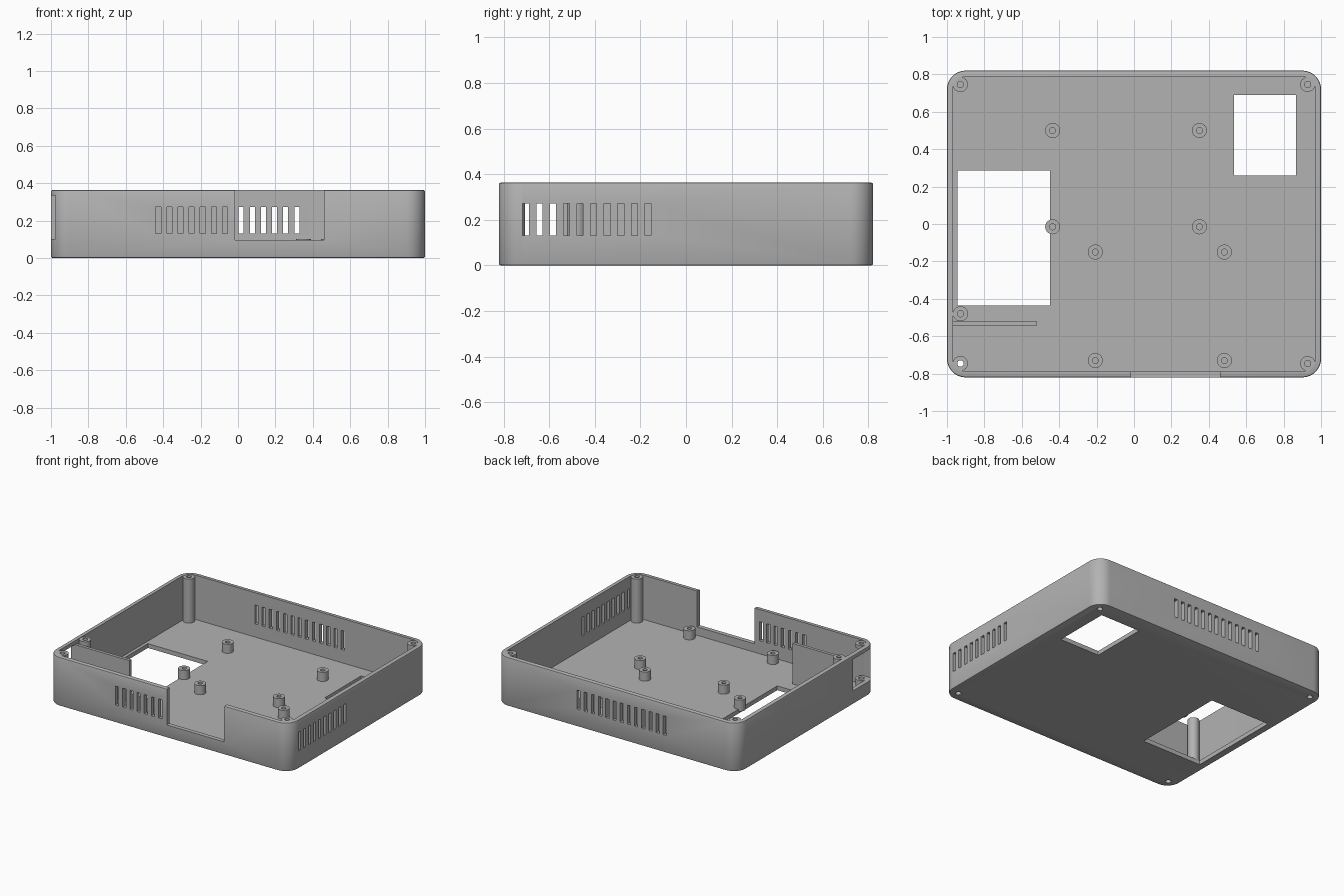
import bpy
import bmesh
import math
from mathutils import Matrix, Vector

cube = bpy.data.objects.get("Cube")
if cube:
    bpy.data.objects.remove(cube, do_unlink=True)

HX, HY, TOP = 1.0, 0.82, 0.363   # outer half sizes and height
WALL, FLOOR = 0.032, 0.032
CORNER = 0.1

grey = bpy.data.materials.new("plain grey")
grey.use_nodes = True
grey.diffuse_color = (0.45, 0.45, 0.45, 1)
grey.node_tree.nodes["Principled BSDF"].inputs["Base Color"].default_value = (0.45, 0.45, 0.45, 1)


def add_box(bm, x0, x1, y0, y1, z0, z1):
    size = Matrix.Diagonal((x1 - x0, y1 - y0, z1 - z0, 1))
    centre = Vector((x0 + x1, y0 + y1, z0 + z1)) / 2
    bmesh.ops.create_cube(bm, size=1, matrix=Matrix.Translation(centre) @ size)


def add_cylinder(bm, x, y, z0, z1, radius):
    bmesh.ops.create_cone(bm, cap_ends=True, segments=32, radius1=radius, radius2=radius,
                          depth=z1 - z0, matrix=Matrix.Translation((x, y, (z0 + z1) / 2)))


def round_corners(bm, radius):
    upright = [e for e in bm.edges if abs(e.verts[0].co.z - e.verts[1].co.z) > 0.1]
    bmesh.ops.bevel(bm, geom=upright, offset=radius, segments=10, profile=0.5, affect='EDGES')


def make(name, bm):
    mesh = bpy.data.meshes.new(name)
    bm.to_mesh(mesh)
    bm.free()
    mesh.materials.append(grey)
    obj = bpy.data.objects.new(name, mesh)
    bpy.context.collection.objects.link(obj)
    return obj


def combine(target, bm, operation):
    """Join or cut with a temporary solid, then remove it."""
    tool = make("helper", bm)
    tool.hide_render = True
    mod = target.modifiers.new(operation.lower(), 'BOOLEAN')
    mod.operation = operation
    mod.solver = 'EXACT'
    mod.object = tool
    bpy.ops.object.select_all(action='DESELECT')
    bpy.context.view_layer.objects.active = target
    target.select_set(True)
    bpy.ops.object.modifier_apply(modifier=mod.name)
    bpy.data.objects.remove(tool, do_unlink=True)


# Outer body with rounded corners and softened rim and base
bm = bmesh.new()
add_box(bm, -HX, HX, -HY, HY, 0, TOP)
round_corners(bm, CORNER)
flat = [e for e in bm.edges if abs(e.verts[0].co.z - e.verts[1].co.z) < 1e-5]
bmesh.ops.bevel(bm, geom=flat, offset=0.008, segments=2, profile=0.5, affect='EDGES')
case = make("case_shell", bm)

# Hollow inside
bm = bmesh.new()
add_box(bm, WALL - HX, HX - WALL, WALL - HY, HY - WALL, FLOOR, TOP + 0.2)
round_corners(bm, CORNER - WALL)
combine(case, bm, 'DIFFERENCE')

# Floor windows, front notch and vent slots
bm = bmesh.new()
add_box(bm, -0.945, -0.45, -0.435, 0.285, -0.1, 0.1)
add_box(bm, 0.535, 0.865, 0.26, 0.69, -0.1, 0.1)
add_box(bm, -0.015, 0.46, -0.9, -0.77, 0.095, 0.5)
SLOT, PITCH, LOW, HIGH = 0.027, 0.0595, 0.13, 0.272
for i in range(7):
    x = -0.44 + i * PITCH
    add_box(bm, x, x + SLOT, -0.9, -0.75, LOW, HIGH)
for i in range(13):
    x = -0.413 + i * PITCH
    add_box(bm, x, x + SLOT, 0.75, 0.9, LOW, HIGH)
for i in range(10):
    y = -0.716 + i * PITCH
    add_box(bm, 0.93, 1.1, y, y + SLOT, LOW, HIGH)
combine(case, bm, 'DIFFERENCE')

# Tall screw pillars and short board standoffs
corners = [(sx * 0.928, sy * 0.746) for sx in (-1, 1) for sy in (-1, 1)]
pillars = corners + [(-0.928, -0.48)]
standoffs = [(x, y) for x in (-0.435, 0.35) for y in (-0.015, 0.5)]
standoffs += [(x, y) for x in (-0.207, 0.483) for y in (-0.73, -0.15)]
bm = bmesh.new()
for x, y in pillars:
    add_cylinder(bm, x, y, 0.015, TOP - 0.002, 0.04)
for x, y in standoffs:
    add_cylinder(bm, x, y, 0.015, 0.1, 0.04)
combine(case, bm, 'UNION')

# Divider beside the side port
bm = bmesh.new()
add_box(bm, -0.98, -0.518, -0.543, -0.52, 0.02, 0.335)
combine(case, bm, 'UNION')

# Screw holes from above and below
bm = bmesh.new()
for x, y in pillars:
    add_cylinder(bm, x, y, TOP - 0.1, TOP + 0.1, 0.017)
for x, y in corners:
    add_cylinder(bm, x, y, -0.1, 0.11, 0.02)
for x, y in standoffs:
    add_cylinder(bm, x, y, 0.045, 0.2, 0.016)
combine(case, bm, 'DIFFERENCE')

# Side port wrapping into the front corner
bm = bmesh.new()
add_box(bm, -1.1, -0.885, -0.785, -0.543, 0.1, 0.335)
combine(case, bm, 'DIFFERENCE')

bpy.ops.object.select_all(action='DESELECT')
bpy.context.view_layer.objects.active = case
case.select_set(True)
bpy.ops.object.shade_smooth_by_angle(angle=math.radians(30))
